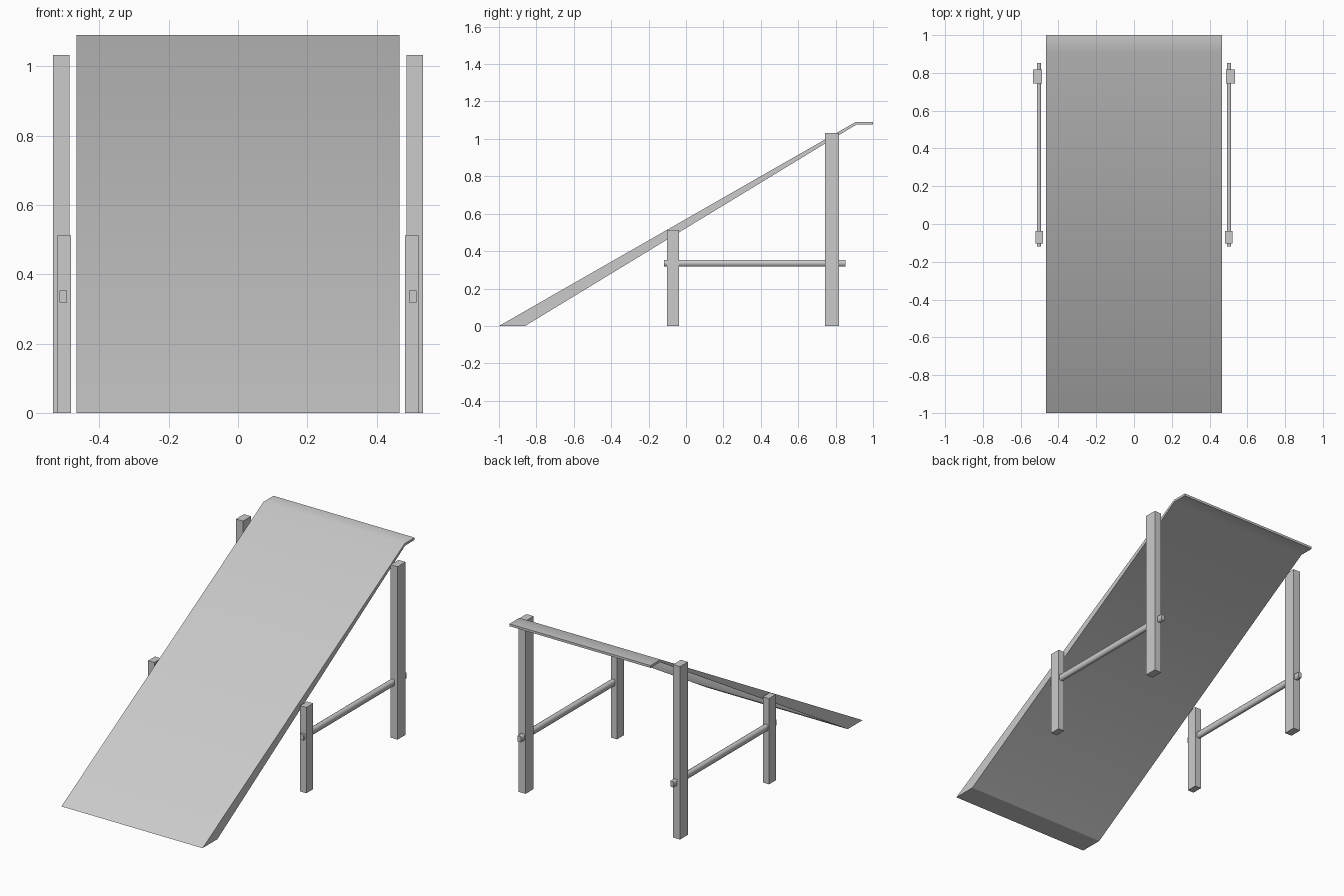
import bpy, bmesh
from math import radians

cube = bpy.data.objects.get("Cube")
if cube:
    bpy.data.objects.remove(cube, do_unlink=True)

grey = bpy.data.materials.new("light_grey")
grey.use_nodes = True
COLOUR = (0.6, 0.6, 0.6, 1)
grey.diffuse_color = COLOUR
grey.node_tree.nodes["Principled BSDF"].inputs["Base Color"].default_value = COLOUR


def finish(name, bm):
    bmesh.ops.recalc_face_normals(bm, faces=bm.faces)
    mesh = bpy.data.meshes.new(name)
    bm.to_mesh(mesh)
    bm.free()
    mesh.materials.append(grey)
    obj = bpy.data.objects.new(name, mesh)
    bpy.context.collection.objects.link(obj)
    return obj


def box(name, x, width, y0, y1, z0, z1, smooth_sides=False):
    bm = bmesh.new()
    bmesh.ops.create_cube(bm, size=1)
    for v in bm.verts:
        v.co.x = x + v.co.x * width
        v.co.y = y1 if v.co.y > 0 else y0
        v.co.z = z1 if v.co.z > 0 else z0
    bm.normal_update()
    for f in bm.faces:
        f.smooth = smooth_sides and abs(f.normal.y) < 0.5
    return finish(name, bm)


# Tapered ramp with a level lip, extruded across its width
HALF = 0.466
TOP = 1.09
profile = [(-1, 0), (0.906, TOP), (1, TOP), (1, TOP - 0.014),
           (0.91, TOP - 0.014), (-0.86, 0)]
bm = bmesh.new()
rows = [[bm.verts.new((x, y, z)) for y, z in profile] for x in (-HALF, HALF)]
n = len(profile)
for row in rows:
    # Side faces in two convex pieces: slope and lip
    bm.faces.new([row[i] for i in (0, 1, 4, 5)])
    bm.faces.new([row[i] for i in (1, 2, 3, 4)])
for i in range(n):
    j = (i + 1) % n
    bm.faces.new((rows[0][i], rows[0][j], rows[1][j], rows[1][i]))
ramp = finish("ramp", bm)
bpy.context.view_layer.objects.active = ramp
ramp.select_set(True)
bpy.ops.object.shade_smooth_by_angle(angle=radians(40))
# Keep the ground edges of the ramp crisp
for e in ramp.data.edges:
    if all(ramp.data.vertices[v].co.z < 0.001 for v in e.vertices):
        e.use_edge_sharp = True

# Posts and connecting rail on each side
for side, s in (("left", 1), ("right", -1)):
    box(side + "_front_post", s * 0.502, 0.041, -0.102, -0.037, 0, 0.512)
    box(side + "_back_post", s * 0.51, 0.047, 0.743, 0.818, 0, 1.032)
    box(side + "_rail", s * 0.504, 0.021, -0.118, 0.853, 0.319, 0.353, True)
